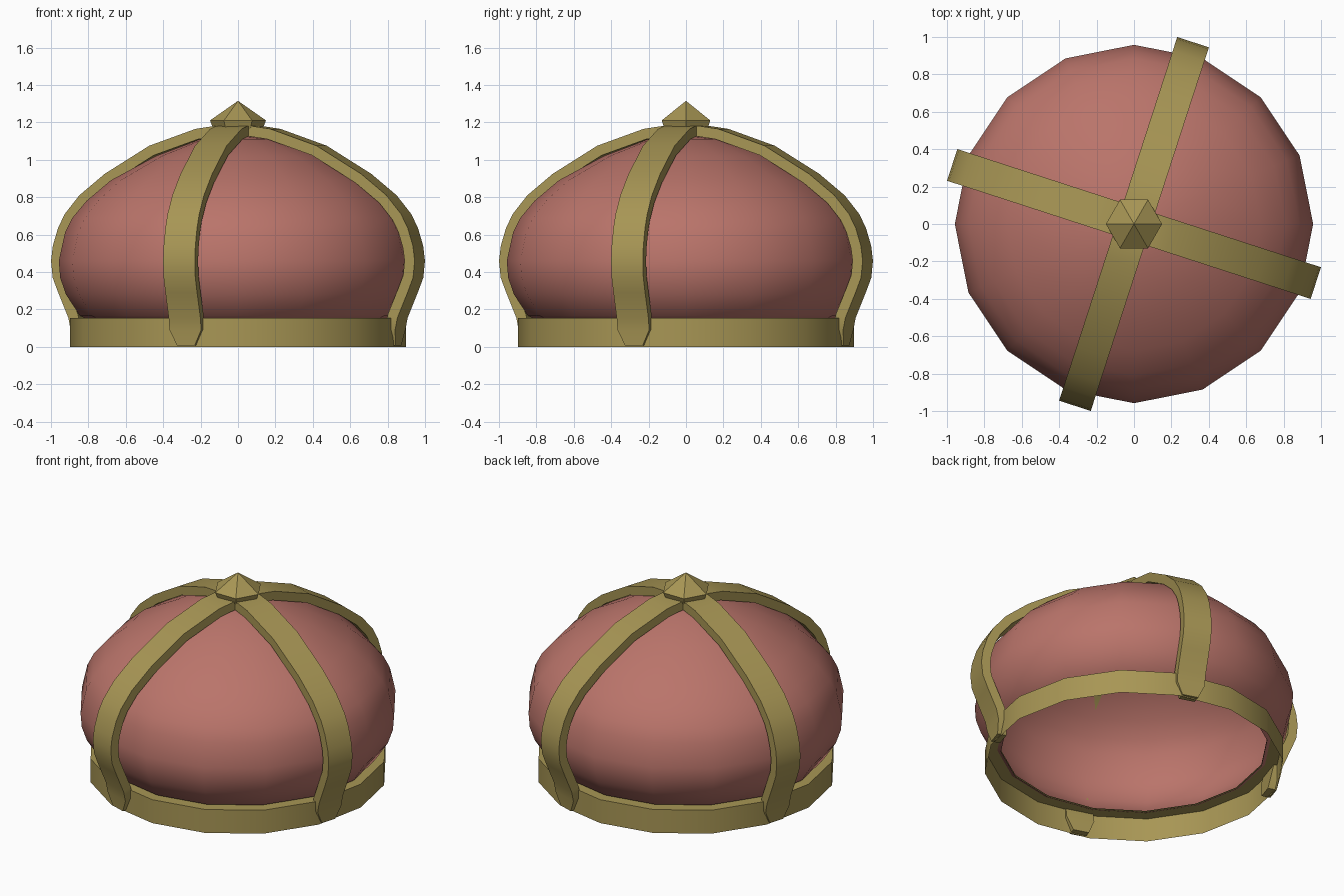
import bpy, bmesh, math
from mathutils import Vector

if "Cube" in bpy.data.objects:
    bpy.data.objects.remove(bpy.data.objects["Cube"])


def material(name, rgb):
    m = bpy.data.materials.new(name)
    m.diffuse_color = (*rgb, 1)
    m.use_nodes = True
    m.node_tree.nodes["Principled BSDF"].inputs["Base Color"].default_value = m.diffuse_color
    return m


GOLD = material("old gold", (0.39, 0.305, 0.09))
ROSE = material("dusty rose", (0.49, 0.175, 0.145))


def finish(name, bm, mat, smooth=None, recalc=True):
    if recalc:
        bmesh.ops.recalc_face_normals(bm, faces=bm.faces)
    me = bpy.data.meshes.new(name)
    bm.to_mesh(me)
    bm.free()
    me.materials.append(mat)
    ob = bpy.data.objects.new(name, me)
    bpy.context.collection.objects.link(ob)
    if smooth:
        bpy.ops.object.select_all(action='DESELECT')
        ob.select_set(True)
        bpy.context.view_layer.objects.active = ob
        bpy.ops.object.shade_smooth_by_angle(angle=math.radians(smooth))
    return ob


def lathe(name, profile, sides, mat, smooth=None):
    """Spin a (radius, z) profile listed from bottom to top."""
    bm = bmesh.new()
    rings = []
    for r, z in profile:
        if r == 0:
            rings.append([bm.verts.new((0, 0, z))] * sides)
        else:
            rings.append([bm.verts.new((r * math.cos(math.tau * i / sides),
                                        r * math.sin(math.tau * i / sides), z))
                          for i in range(sides)])
    for lo, hi in zip(rings, rings[1:]):
        for i in range(sides):
            j = (i + 1) % sides
            quad = list(dict.fromkeys((lo[i], lo[j], hi[j], hi[i])))
            bm.faces.new(quad)
    return finish(name, bm, mat, smooth, recalc=False)


# Padded cloth cap: open shell tucked into the rim
lathe("cloth_cap", [(0.80, 0.145), (0.845, 0.165), (0.92, 0.28), (0.951, 0.37), (0.958, 0.46),
                    (0.925, 0.61), (0.885, 0.69), (0.81, 0.78), (0.68, 0.89), (0.44, 1.02),
                    (0.20, 1.11), (0, 1.13)], 16, ROSE, 50)

# Rim: thin wall with an inward lip at the top
lathe("rim_band", [(0.897, 0), (0.897, 0.155), (0.80, 0.155)], 16, GOLD, 40)

# Two crossing arches: outer path of one half (radius, z), mirrored over the top
HALF = [(0.902, 0.008), (0.912, 0.09), (0.925, 0.155), (0.982, 0.29), (1.013, 0.37),
        (1.022, 0.46), (1.012, 0.54), (0.983, 0.635), (0.945, 0.71), (0.863, 0.81),
        (0.72, 0.925), (0.47, 1.075), (0.21, 1.165)]
THICK = 0.057


def arch(name, angle):
    path = [Vector(p) for p in HALF] + [Vector((0.1, 1.181))]
    path += [Vector((-p.x, p.y)) for p in reversed(path)]
    n = len(path)
    along = Vector((math.cos(angle), math.sin(angle), 0))
    side = Vector((-math.sin(angle), math.cos(angle), 0))
    bm = bmesh.new()
    sections = []
    for i, p in enumerate(path):
        t = (path[min(i + 1, n - 1)] - path[max(i - 1, 0)]).normalized()
        q = p - Vector((t.y, -t.x)) * THICK
        if i in (0, n - 1):
            q.y = p.y
        half = 0.05 if i in (0, n - 1) else 0.089   # tapered tips
        sections.append([bm.verts.new(along * c.x + Vector((0, 0, c.y)) + side * s * half)
                         for c, s in ((p, -1), (p, 1), (q, 1), (q, -1))])
    for a, b in zip(sections, sections[1:]):
        for k in range(4):
            m = (k + 1) % 4
            bm.faces.new((a[k], a[m], b[m], b[k]))
    bm.faces.new(sections[0])
    bm.faces.new(sections[-1])
    finish(name, bm, GOLD, 40)


for k, label in enumerate(("arch_front_to_back", "arch_left_to_right")):
    arch(label, math.radians(72 + 90 * k))

# Six-sided finial on top
lathe("finial", [(0, 1.15), (0.13, 1.16), (0.15, 1.21), (0, 1.315)], 6, GOLD)
